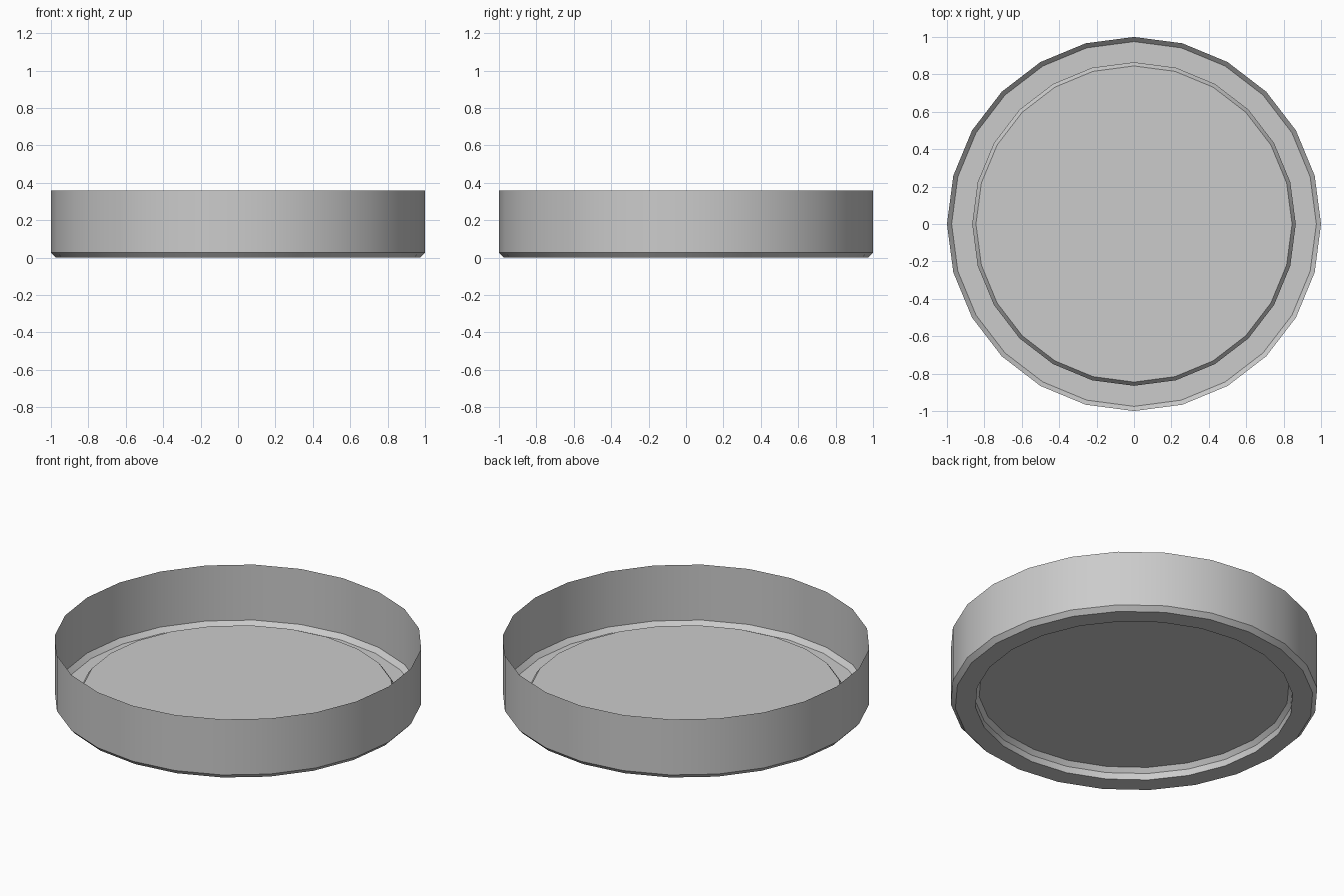
import bpy, bmesh
from math import cos, sin, tau, radians

if "Cube" in bpy.data.objects:
    bpy.data.objects.remove(bpy.data.objects["Cube"])

SIDES = 24
# (radius, height) from the rim, down the wall, across the foot ring, up to the raised floor
PROFILE = [(1.0, 0.36), (1.0, 0.027), (0.975, 0.0),
           (0.865, 0.0), (0.865, 0.04), (0.845, 0.067)]

bm = bmesh.new()
rings = [[bm.verts.new((r * cos(tau * i / SIDES), r * sin(tau * i / SIDES), z))
          for i in range(SIDES)] for r, z in PROFILE]

# Single-sheet wall, bevel, foot ring and step
for a, b in zip(rings, rings[1:]):
    for i in range(SIDES):
        j = (i + 1) % SIDES
        bm.faces.new((a[i], b[i], b[j], a[j]))

# Raised floor, facing down like the rest of the outer skin
bm.faces.new(rings[-1][::-1])

mesh = bpy.data.meshes.new("round_tray")
bm.to_mesh(mesh)
bm.free()
tray = bpy.data.objects.new("round_tray", mesh)
bpy.context.collection.objects.link(tray)

# Smooth round the wall, sharp at the profile corners
bpy.context.view_layer.objects.active = tray
tray.select_set(True)
bpy.ops.object.shade_smooth_by_angle(angle=radians(30))
